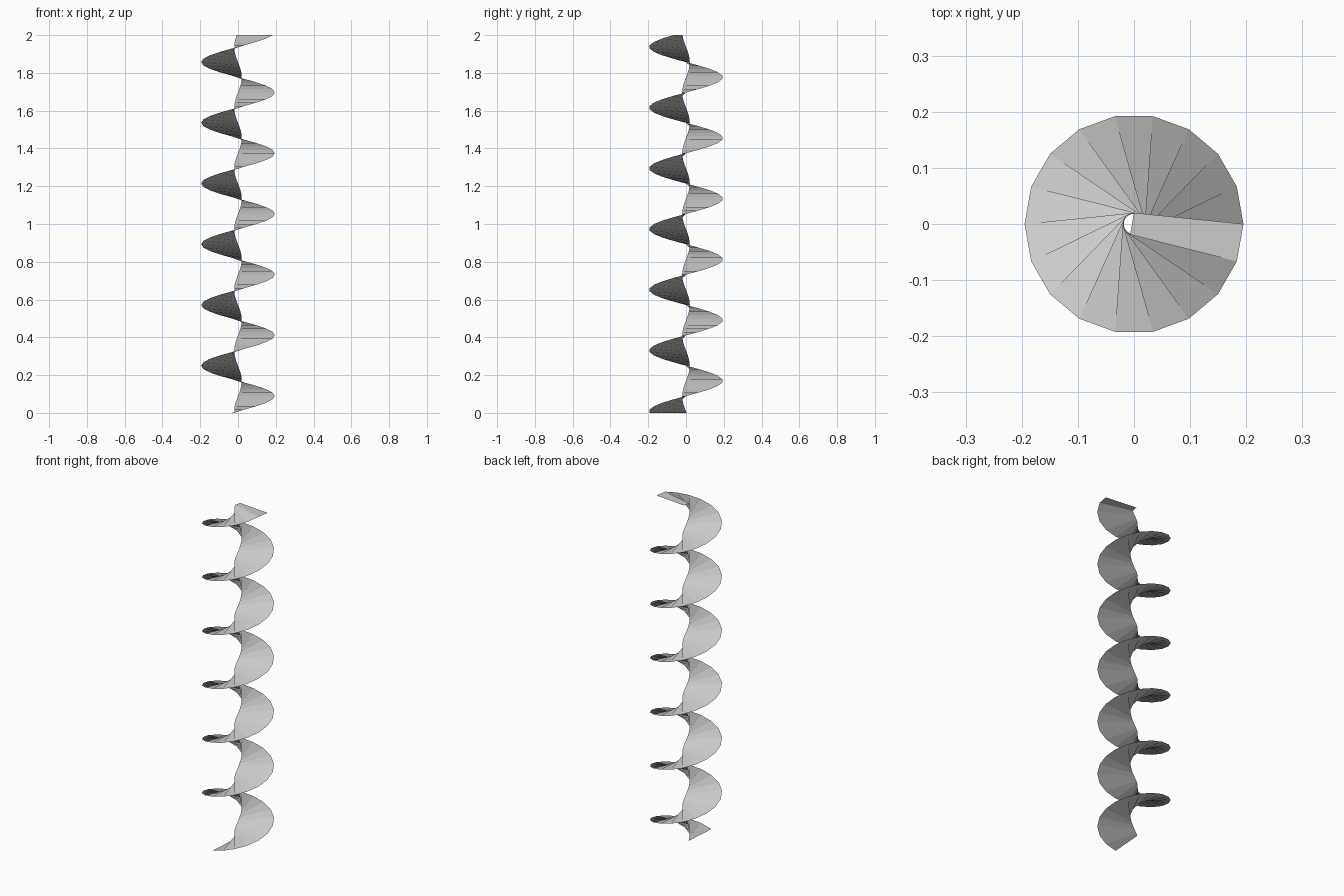
import bpy, bmesh
from math import radians, cos, sin

if "Cube" in bpy.data.objects:
    bpy.data.objects.remove(bpy.data.objects["Cube"])

R_OUT, R_IN = 0.195, 0.02
STEPS, STEP = 112, 20       # 18 facets per turn, a little over six turns
START = -100                # angle of the lowest outer corner
HEIGHT = 2.0

bm = bmesh.new()


def point(radius, degrees, z):
    a = radians(degrees)
    return bm.verts.new((radius * cos(a), radius * sin(a), z))


# Helical blade: level rungs, inner edge trailing the outer by a quarter turn
rungs = []
for i in range(STEPS + 1):
    a = START + STEP * i
    z = HEIGHT * i / STEPS
    rungs.append((point(R_IN, a - 90, z), point(R_OUT, a, z)))

# Level end facet closing the top of the blade
rungs.append((point(R_IN, 90, HEIGHT), point(R_OUT, 0, HEIGHT)))

for (i0, o0), (i1, o1) in zip(rungs, rungs[1:]):
    bm.faces.new((i0, o0, o1, i1))

mesh = bpy.data.meshes.new("spiral_blade")
bm.to_mesh(mesh)
bm.free()
blade = bpy.data.objects.new("spiral_blade", mesh)
bpy.context.collection.objects.link(blade)
